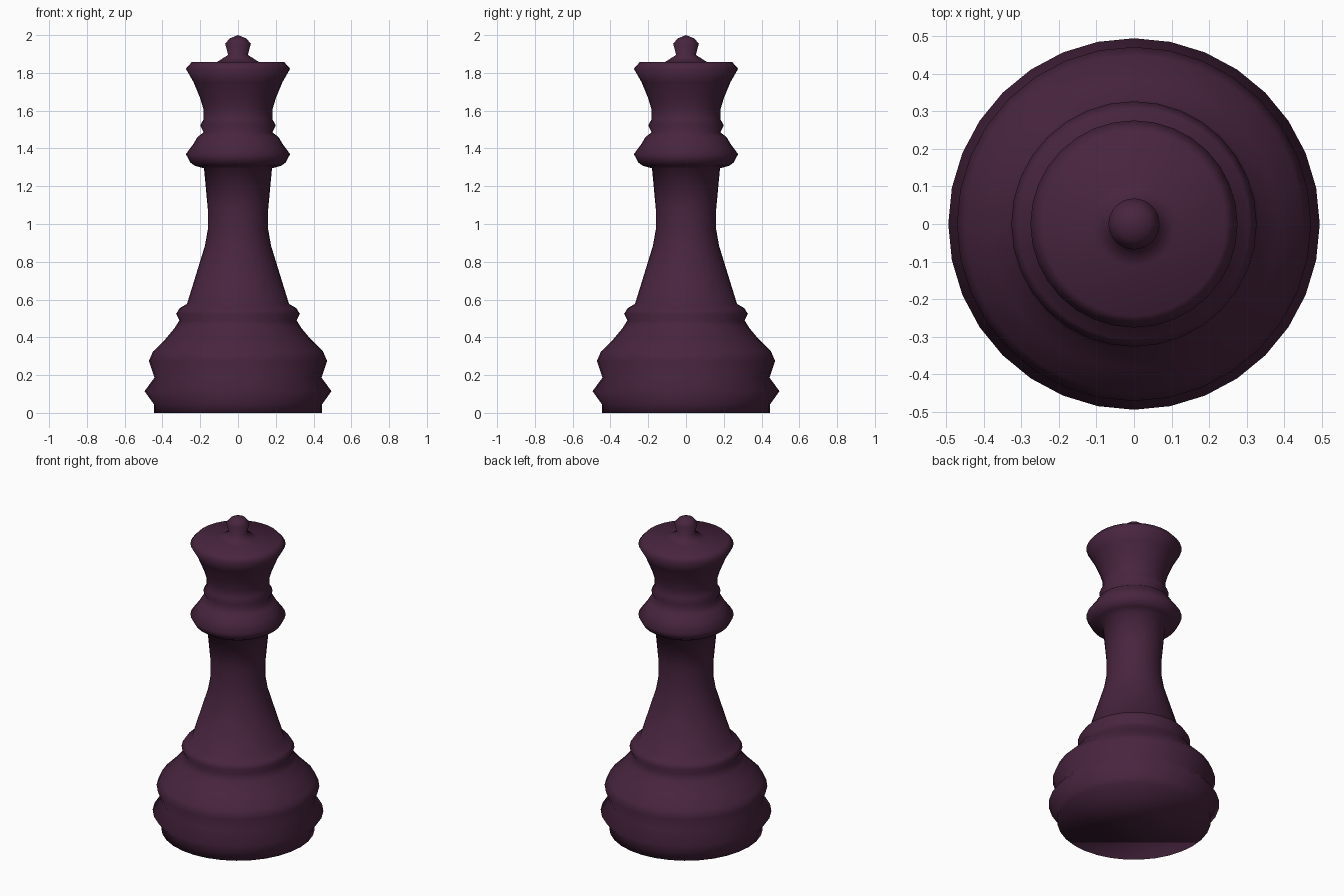
import bpy
import bmesh
from math import tau
from mathutils import Matrix, Vector

SIDES = 32

cube = bpy.data.objects.get("Cube")
if cube:
    bpy.data.objects.remove(cube, do_unlink=True)

# Dark plum lacquer
plum = bpy.data.materials.new("dark_plum")
plum.use_nodes = True
colour = (0.064, 0.018, 0.049, 1.0)
plum.diffuse_color = colour
plum.node_tree.nodes["Principled BSDF"].inputs["Base Color"].default_value = colour

# Turned profile as (radius, height), one list per part of the piece
base = [(0.445, 0), (0.445, 0.045), (0.495, 0.115), (0.442, 0.187),
        (0.472, 0.275), (0.45, 0.325), (0.385, 0.39), (0.335, 0.45)]
foot_ring = [(0.31, 0.49), (0.327, 0.525), (0.308, 0.555), (0.27, 0.577)]
stem = [(0.175, 0.885), (0.16, 0.97), (0.16, 1.08), (0.18, 1.295)]
collar = [(0.228, 1.308), (0.252, 1.325), (0.276, 1.37), (0.235, 1.425),
          (0.215, 1.46), (0.182, 1.485)]
neck_ring = [(0.2, 1.522), (0.182, 1.555)]
crown = [(0.182, 1.605), (0.2, 1.665), (0.235, 1.75), (0.276, 1.822),
         (0.245, 1.857)]
finial = [(0.112, 1.857), (0.052, 1.895), (0.068, 1.955), (0.043, 1.983)]
profile = base + foot_ring + stem + collar + neck_ring + crown + finial

# Turn the profile into rings and bridge each one to the next
bm = bmesh.new()
rings = []
for radius, height in profile:
    ring = bmesh.ops.create_circle(bm, segments=SIDES, radius=radius,
                                   matrix=Matrix.Translation((0, 0, height)))
    rings.append(ring["verts"])
for low, high in zip(rings, rings[1:]):
    for i in range(SIDES):
        j = (i + 1) % SIDES
        bm.faces.new((low[i], low[j], high[j], high[i]))

# Close the underside and the rounded tip
bm.faces.new(rings[0])
tip = bm.verts.new(Vector((0, 0, 2)))
for i in range(SIDES):
    bm.faces.new((rings[-1][i], rings[-1][(i + 1) % SIDES], tip))
bmesh.ops.recalc_face_normals(bm, faces=bm.faces)
for face in bm.faces:
    face.smooth = True

mesh = bpy.data.meshes.new("turned_piece")
bm.to_mesh(mesh)
bm.free()
mesh.materials.append(plum)
piece = bpy.data.objects.new("turned_chess_queen", mesh)
bpy.context.collection.objects.link(piece)
